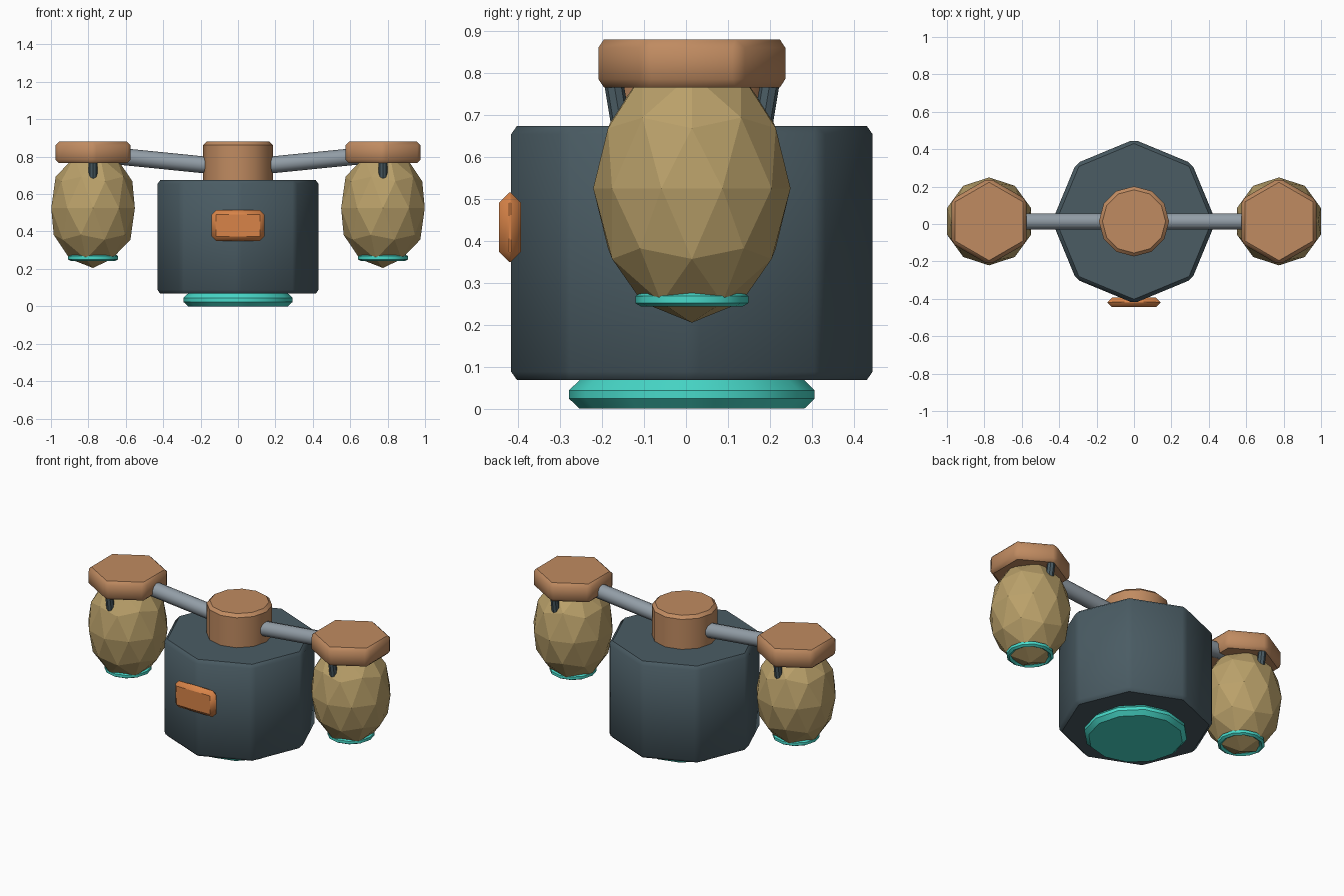
import bpy, bmesh
from math import radians
from mathutils import Matrix, Vector

if "Cube" in bpy.data.objects:
    bpy.data.objects.remove(bpy.data.objects["Cube"])

CY = 0.014      # shared centre line in y
SIDE = 0.775    # distance of each lantern from the middle


def material(name, r, g, b):
    m = bpy.data.materials.new(name)
    m.use_nodes = True
    m.diffuse_color = (r, g, b, 1)
    m.node_tree.nodes["Principled BSDF"].inputs["Base Color"].default_value = (r, g, b, 1)
    return m


SLATE = material("slate", 0.069, 0.107, 0.127)
COPPER = material("copper", 0.527, 0.258, 0.119)
ORANGE = material("orange", 0.69, 0.23, 0.065)
TEAL = material("teal", 0.065, 0.70, 0.59)
SAND = material("sand", 0.49, 0.355, 0.144)
STEEL = material("steel", 0.287, 0.337, 0.381)


def finish(bm, name, mat, bevel=0, smooth=True):
    """Chamfer the hard edges, shade by angle and make the object."""
    if bevel:
        hard = [e for e in bm.edges if e.calc_face_angle(0) > radians(32)]
        bmesh.ops.bevel(bm, geom=hard, offset=bevel, segments=1, affect='EDGES', profile=0.5)
    bm.normal_update()
    for f in bm.faces:
        f.smooth = smooth
    for e in bm.edges:
        e.smooth = e.calc_face_angle(0) < radians(40)
    mesh = bpy.data.meshes.new(name)
    bm.to_mesh(mesh)
    bm.free()
    mesh.materials.append(mat)
    obj = bpy.data.objects.new(name, mesh)
    bpy.context.collection.objects.link(obj)
    return obj


def prism(name, mat, sides, radius, x, z0, z1, bevel):
    bm = bmesh.new()
    bmesh.ops.create_cone(bm, cap_ends=True, segments=sides, radius1=radius, radius2=radius,
                          depth=z1 - z0, matrix=Matrix.Translation((x, CY, (z0 + z1) / 2)))
    return finish(bm, name, mat, bevel)


def rod(name, mat, start, end, radius, sides):
    a, b = Vector(start), Vector(end)
    turn = (b - a).to_track_quat('Z', 'Y').to_matrix().to_4x4()
    bm = bmesh.new()
    bmesh.ops.create_cone(bm, cap_ends=True, segments=sides, radius1=radius, radius2=radius,
                          depth=(b - a).length, matrix=Matrix.Translation((a + b) / 2) @ turn)
    return finish(bm, name, mat)


def ring(name, mat, x, z, major, minor, sides, tube_sides):
    bm = bmesh.new()
    bmesh.ops.create_circle(bm, segments=tube_sides, radius=minor,
                            matrix=Matrix.Translation((x + major, CY, z)) @ Matrix.Rotation(radians(90), 4, 'X'))
    bmesh.ops.spin(bm, geom=bm.verts[:] + bm.edges[:], cent=(x, CY, z), axis=(0, 0, 1),
                   angle=radians(360), steps=sides)
    bmesh.ops.remove_doubles(bm, verts=bm.verts, dist=0.0005)
    bmesh.ops.recalc_face_normals(bm, faces=bm.faces)
    return finish(bm, name, mat)


# Central column
prism("base_glow", TEAL, 12, 0.2925, 0, 0, 0.068, 0.024)
prism("body", SLATE, 8, 0.438, 0, 0.068, 0.674, 0.02)
prism("hub", COPPER, 12, 0.1875, 0, 0.64, 0.88, 0.018)

# Front plate
bm = bmesh.new()
bmesh.ops.create_cube(bm, size=1, matrix=Matrix.Translation((0, -0.419, 0.432))
                      @ Matrix.Diagonal((0.282, 0.052, 0.165, 1)))
finish(bm, "front_plate", ORANGE, 0.024)

# Two hanging lanterns with their arms
for side, s in (("left", 1), ("right", -1)):
    x = s * SIDE
    rod(side + "_arm", STEEL, (0, CY, 0.738), (x, CY, 0.816), 0.045, 10)
    prism(side + "_cap", COPPER, 6, 0.2325, x, 0.765, 0.88, 0.02)

    bm = bmesh.new()
    bmesh.ops.create_icosphere(bm, subdivisions=2, radius=1, matrix=Matrix.Translation((x, CY, 0.525))
                               @ Matrix.Diagonal((0.235, 0.235, 0.32, 1)))
    finish(bm, side + "_lantern", SAND, smooth=False)

    ring(side + "_lantern_ring", TEAL, x, 0.26, 0.12, 0.017, 12, 6)
    for where, t in (("front", -1), ("back", 1)):
        rod(f"{side}_{where}_peg", SLATE, (x, CY + t * 0.19, 0.80), (x, CY + t * 0.16, 0.62), 0.023, 8)
